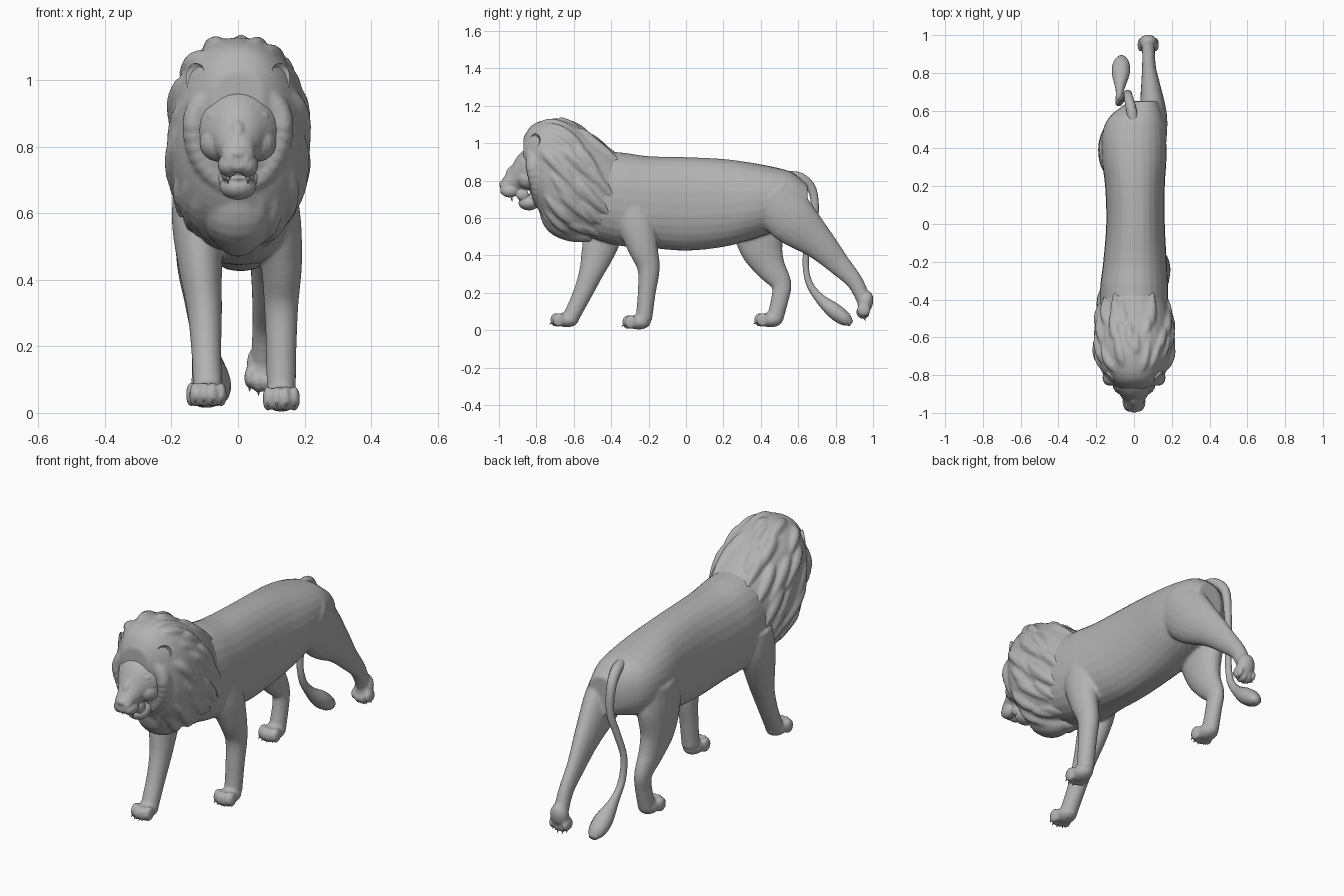
import bpy, bmesh, math, random
from mathutils import Vector, Matrix

random.seed(4)
cube = bpy.data.objects.get("Cube")
if cube:
    bpy.data.objects.remove(cube)

stone = bpy.data.materials.new("stone_grey")
stone.use_nodes = True
GREY = (0.45, 0.45, 0.45, 1)
stone.diffuse_color = GREY
stone.node_tree.nodes["Principled BSDF"].inputs["Base Color"].default_value = GREY


def blend(rows, steps):
    """Smooth rows of numbers with a Catmull-Rom spline."""
    out = []
    for i in range(len(rows) - 1):
        quad = [rows[max(i - 1, 0)], rows[i], rows[i + 1], rows[min(i + 2, len(rows) - 1)]]
        for s in range(steps):
            t = s / steps
            out.append([b + t * ((c - a) + t * ((2*a - 5*b + 4*c - d) + t * (3*b - a - 3*c + d))) / 2
                        for a, b, c, d in zip(*quad)])
    return out + [list(rows[-1])]


def loft(bm, rows, steps=4, sides=20, upright=False, power=1.0):
    """Skin rows of (x, y, z, half width, half depth) into a closed tube."""
    rows = blend(rows, steps)
    rings = []
    for i, (x, y, z, hw, hd) in enumerate(rows):
        a, b = rows[max(i - 1, 0)], rows[min(i + 1, len(rows) - 1)]
        tangent = Vector((0, b[1] - a[1], b[2] - a[2])).normalized()
        depth = Vector((0, 0, 1)) if upright else tangent.cross(Vector((1, 0, 0)))
        ring = []
        for k in range(sides):
            c, s = math.cos(math.tau * k / sides), math.sin(math.tau * k / sides)
            c, s = (math.copysign(abs(v) ** power, v) for v in (c, s))
            ring.append(bm.verts.new(Vector((x + hw * c, y, z)) + depth * hd * s))
        rings.append(ring)
    for lo, hi in zip(rings, rings[1:]):
        for k in range(sides):
            n = (k + 1) % sides
            bm.faces.new((lo[k], lo[n], hi[n], hi[k]))
    bm.faces.new(rings[0][::-1])
    bm.faces.new(rings[-1])


def ball(bm, centre, size, turn=Matrix()):
    m = Matrix.Translation(centre) @ turn @ Matrix.Diagonal((*size, 1))
    return bmesh.ops.create_uvsphere(bm, u_segments=16, v_segments=10, radius=1, matrix=m)["verts"]


def spike(bm, base, tip, radius):
    base, tip = Vector(base), Vector(tip)
    d = tip - base
    m = Matrix.Translation((base + tip) / 2) @ d.to_track_quat("Z", "Y").to_matrix().to_4x4()
    bmesh.ops.create_cone(bm, cap_ends=True, segments=8, radius1=radius, radius2=0.001,
                          depth=d.length, matrix=m)


def finish(name, bm, voxel=0, smooth=0):
    bmesh.ops.recalc_face_normals(bm, faces=bm.faces)
    mesh = bpy.data.meshes.new(name)
    bm.to_mesh(mesh)
    bm.free()
    mesh.materials.append(stone)
    mesh.shade_smooth()
    ob = bpy.data.objects.new(name, mesh)
    bpy.context.collection.objects.link(ob)
    if voxel:
        fuse = ob.modifiers.new("fuse", "REMESH")
        fuse.mode, fuse.voxel_size, fuse.use_smooth_shade = "VOXEL", voxel, True
        soft = ob.modifiers.new("soften", "SMOOTH")
        soft.factor, soft.iterations = 0.5, smooth
    return ob


# Body: torso, four legs and paws fused into one skin
body, claws = bmesh.new(), bmesh.new()
torso = [(0, -.62, .70, .12, .16), (0, -.5, .72, .17, .23), (0, -.35, .70, .18, .25),
         (.005, -.2, .685, .168, .245), (.008, 0, .675, .155, .25), (.005, .2, .68, .158, .235),
         (0, .35, .69, .172, .205), (0, .48, .70, .168, .17), (.012, .57, .70, .14, .142),
         (.05, .65, .675, .075, .1)]
loft(body, torso, sides=28, upright=True, power=.9)

legs = {
    "front_left": [(.1, -.29, .68, .075, .11), (.115, -.265, .57, .075, .105), (.13, -.23, .44, .062, .08),
                   (.13, -.2, .33, .052, .06), (.13, -.21, .2, .046, .048), (.13, -.225, .06, .044, .044)],
    "front_right": [(-.11, -.41, .68, .085, .11), (-.12, -.43, .56, .078, .11), (-.112, -.47, .42, .064, .09),
                    (-.1, -.51, .3, .052, .064), (-.095, -.56, .18, .045, .05), (-.09, -.62, .06, .044, .044)],
    "hind_left": [(.085, .45, .72, .088, .14), (.1, .57, .59, .075, .135), (.09, .71, .465, .054, .09),
                  (.08, .815, .355, .038, .062), (.077, .905, .255, .034, .044), (.075, .955, .15, .037, .038)],
    "hind_right": [(-.09, .4, .7, .095, .14), (-.11, .39, .57, .08, .15), (-.115, .405, .44, .068, .118),
                   (-.11, .45, .34, .052, .083), (-.105, .508, .25, .04, .056), (-.1, .503, .17, .038, .047),
                   (-.1, .475, .06, .042, .045)],
}
for rows in legs.values():
    loft(body, rows)


def paw(x, y, z, tilt=0):
    turn = Matrix.Rotation(tilt, 4, "X")
    place = Matrix.Translation((x, y, z)) @ turn
    ball(body, place @ Vector((0, .012, 0)), (.05, .066, .04), turn)
    for off in (-.04, -.0135, .0135, .04):
        reach = -.05 + abs(off) * .5
        ball(body, place @ Vector((off, reach, 0)), (.0165, .034, .038), turn)
        spike(claws, place @ Vector((off, reach - .022, -.01)), place @ Vector((off, reach - .036, -.025)), .006)


paw(.13, -.265, .043)
paw(-.09, -.65, .055)
paw(-.1, .44, .055)
paw(.075, .957, .135, math.radians(75))
finish("body_and_legs", body, .008, 4)
finish("claws", claws)

# Tail with a tuft at its end
tail = bmesh.new()
loft(tail, [(0, .53, .82, .03, .03), (-.015, .61, .815, .028, .028), (-.03, .675, .75, .024, .024),
            (-.035, .69, .62, .02, .02), (-.06, .665, .5, .018, .018), (-.08, .64, .38, .017, .017),
            (-.08, .655, .26, .018, .018), (-.075, .71, .175, .022, .026), (-.07, .79, .105, .046, .043),
            (-.068, .85, .06, .044, .038), (-.066, .885, .035, .02, .015)], sides=14)
finish("tail", tail)

# Mane: a full core with long, uneven locks combed back and down
mane = bmesh.new()
core = [(-.87, .95, .075, .075), (-.83, .91, .13, .18), (-.76, .86, .182, .262), (-.66, .822, .205, .302),
        (-.55, .79, .198, .285), (-.45, .75, .182, .256), (-.35, .71, .155, .22)]
loft(mane, [(0, *r) for r in core], sides=32, upright=True, power=.88)


def on_mane(y, angle, lift):
    y = min(max(y, core[0][0]), core[-1][0])
    for a, b in zip(core, core[1:]):
        if a[0] <= y <= b[0]:
            t = (y - a[0]) / (b[0] - a[0])
            zc, hw, hd = (p + (q - p) * t for p, q in zip(a[1:], b[1:]))
            c, s = (math.copysign(abs(v) ** .88, v) for v in (math.cos(angle), math.sin(angle)))
            return ((hw + lift) * c, y, zc + (hd + lift) * s)


for start in (-.77, -.68, -.58):
    for k in range(8):
        for side in (1, -1):
            angle = math.radians(82 - k * 21 + random.uniform(-8, 8))
            y0, run = start + random.uniform(-.04, .03), random.uniform(.14, .23)
            fat = random.uniform(.022, .034)
            rows = []
            for t, size, lift in ((0, .01, -.016), (.3, fat, -.01), (.65, fat * .9, -.006), (1, .006, .003)):
                p = on_mane(y0 + run * t, angle - .6 * t * math.cos(angle), lift)
                rows.append((p[0] * side, p[1], p[2], size, size))
            loft(mane, rows, steps=3, sides=8)
# Smooth roll of hair framing the face, and the chest tuft
for k in range(19):
    angle = math.radians(90 - k * 10)
    c, s = math.cos(angle), math.sin(angle)
    for side in (1, -1):
        ball(mane, (.132 * c * side, -.815 + .04 * max(-s, 0), .865 + (.115 if s > 0 else .18) * s),
             (.036, .042, .036))
loft(mane, [(0, -.73, .66, .09, .06), (0, -.69, .58, .095, .07), (0, -.6, .53, .07, .06), (0, -.5, .5, .03, .03)])
finish("mane", mane, .008, 4)

# Head: skull, muzzle, open jaw and facial forms
head = bmesh.new()
skull = [(-.7, .86, .12, .12), (-.8, .862, .132, .108), (-.855, .855, .112, .112), (-.9, .835, .078, .095),
         (-.94, .795, .054, .068), (-.975, .768, .046, .048), (-.993, .762, .03, .027)]
loft(head, [(0, *r) for r in skull], sides=24, upright=True)
ball(head, (0, -.978, .78), (.031, .021, .02))
ball(head, (0, -.91, .835), (.03, .06, .05), Matrix.Rotation(math.radians(40), 4, "X"))
ball(head, (0, -.84, .68), (.056, .056, .04))
ball(head, (0, -.79, .71), (.075, .05, .055))
ball(head, (0, -.86, .705), (.03, .04, .012))
for side in (1, -1):
    ball(head, (side * .027, -.942, .745), (.034, .05, .036))
    ball(head, (side * .052, -.872, .893), (.042, .02, .015))
    ball(head, (side * .06, -.845, .81), (.055, .06, .055))
    ball(head, (side * .06, -.886, .862), (.022, .012, .009))
    ball(head, (side * .035, -.875, .725), (.018, .035, .03))
finish("head", head, .005, 2)

# Teeth
teeth = bmesh.new()
for x in (.03, -.03):
    spike(teeth, (x, -.935, .725), (x, -.93, .688), .01)
    spike(teeth, (x * .9, -.875, .69), (x * .9, -.88, .725), .009)
finish("fangs", teeth)

# Ears: hollowed half shells turned outward
for side, name in ((1, "left_ear"), (-1, "right_ear")):
    ear = bmesh.new()
    for v in ball(ear, (0, 0, 0), (.04, .034, .048)):
        if v.co.y < 0:
            v.co.y *= -.45
    ob = finish(name, ear)
    ob.location = (side * .128, -.815, 1.005)
    ob.rotation_euler = (math.radians(-8), math.radians(22 * side), math.radians(42 * side))
